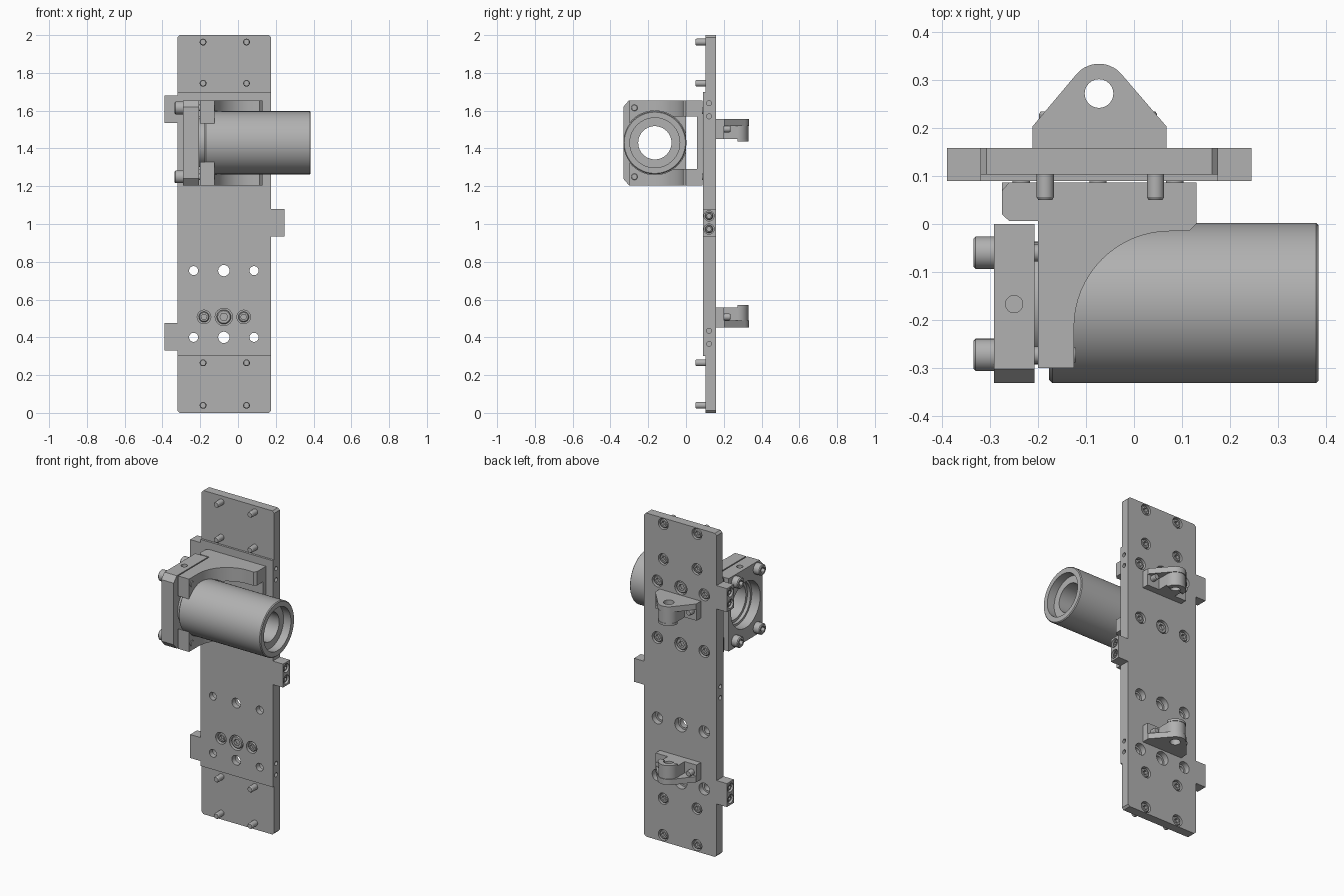
import bpy, bmesh
from math import sin, cos, pi, radians
from mathutils import Vector

cube = bpy.data.objects.get("Cube")
if cube:
    bpy.data.objects.remove(cube, do_unlink=True)

metal = bpy.data.materials.new("grey_metal")
metal.use_nodes = True
metal.diffuse_color = (0.44, 0.44, 0.44, 1)
metal.node_tree.nodes["Principled BSDF"].inputs["Base Color"].default_value = (0.44, 0.44, 0.44, 1)

X, Y, Z = Vector((1, 0, 0)), Vector((0, 1, 0)), Vector((0, 0, 1))
PLANES = {"xy": (X, Y, Z), "xz": (X, Z, Y), "yz": (Y, Z, X)}


def finish(name, bm):
    bmesh.ops.recalc_face_normals(bm, faces=bm.faces)
    mesh = bpy.data.meshes.new(name)
    bm.to_mesh(mesh)
    bm.free()
    mesh.materials.append(metal)
    obj = bpy.data.objects.new(name, mesh)
    bpy.context.collection.objects.link(obj)
    return obj


def prism(name, plane, pts, lo, hi):
    """Extrude a 2D outline between lo and hi."""
    a, b, n = PLANES[plane]
    bm = bmesh.new()
    ends = [[bm.verts.new(a * p + b * q + n * t) for p, q in pts] for t in (lo, hi)]
    for ring in ends:
        bm.faces.new(ring)
    for i in range(len(pts)):
        j = (i + 1) % len(pts)
        bm.faces.new((ends[0][i], ends[0][j], ends[1][j], ends[1][i]))
    return finish(name, bm)


def box(name, x, y, z):
    return prism(name, "xy", [(x[0], y[0]), (x[1], y[0]), (x[1], y[1]), (x[0], y[1])], *z)


def lathe(name, axis, loc, profile, closed=False, seg=24):
    """Turn (radius, distance) points round an axis; a third item makes that ring hexagonal."""
    rot = axis.to_track_quat("Z", "Y")
    bm = bmesh.new()
    rings = []
    for r, t, *hexa in profile:
        ring = []
        for i in range(seg):
            a = 2 * pi * i / seg
            rr = r * cos(pi / 6) / cos(a % (pi / 3) - pi / 6) if hexa else r
            ring.append(bm.verts.new(Vector(loc) + rot @ Vector((rr * cos(a), rr * sin(a), t))))
        rings.append(ring)
    pairs = list(zip(rings, rings[1:]))
    if closed:
        pairs.append((rings[-1], rings[0]))
    else:
        bm.faces.new(rings[0])
        bm.faces.new(rings[-1])
    for p, q in pairs:
        for i in range(seg):
            j = (i + 1) % seg
            bm.faces.new((p[i], p[j], q[j], q[i]))
    return finish(name, bm)


def cut(target, cutters):
    """Subtract the cutters from the target, then discard them."""
    for c in cutters:
        c.hide_render = True
        mod = target.modifiers.new("cut", "BOOLEAN")
        mod.operation, mod.solver, mod.object = "DIFFERENCE", "EXACT", c
    deps = bpy.context.evaluated_depsgraph_get()
    target.data = bpy.data.meshes.new_from_object(target.evaluated_get(deps))
    target.modifiers.clear()
    for c in cutters:
        bpy.data.objects.remove(c, do_unlink=True)


def screw(name, axis, loc, head, height, rod, length):
    """Socket screw: loc is the outer head face, axis points out of the head."""
    return lathe(name, axis, loc, [
        (rod * 0.8, -length), (rod, -length + 0.006), (rod, -height), (head, -height),
        (head, -0.005), (head - 0.005, 0), (head * 0.55, 0, 1), (head * 0.55, -height * 0.6, 1)])


def arc(cx, cy, r, start, end, n):
    return [(cx + r * cos(radians(start + (end - start) * i / n)),
             cy + r * sin(radians(start + (end - start) * i / n))) for i in range(n + 1)]


# Back plate with three side tabs
L, R, C = -0.32, 0.175, 0.012
F, B = 0.09, 0.158
outline = [(L + C, 0), (R - C, 0), (R, C)]
outline += [(R, 0.935), (0.245, 0.935), (0.245, 1.08), (R, 1.08)]
outline += [(R, 2 - C), (R - C, 2), (L + C, 2), (L, 2 - C)]
for low, high in ((1.535, 1.68), (0.33, 0.475)):
    outline += [(L, high), (-0.39, high), (-0.39, low), (L, low)]
outline.append((L, C))
plate = prism("back_plate", "xz", outline, F, B)
cutters = [box("end_recess", (-0.5, 0.5), (0, 0.103), z) for z in ((-0.1, 0.3), (1.7, 2.1))]


def bore(axis, loc, r, depth):
    cutters.append(lathe("bore", axis, loc, [(r, -depth), (r, 0.01)]))


# Corner screws, heads sunk in the back
for x in (-0.185, 0.045):
    for z in (0.04, 0.265, 1.745, 1.963):
        bore(Y, (x, B, z), 0.034, 0.034)
        screw("corner_screw", Y, (x, B - 0.004, z), 0.028, 0.032, 0.018, 0.104)

# Mounting hole rows: open below, filled with screws above
for x, r in ((-0.235, 0.024), (-0.075, 0.03), (0.085, 0.024)):
    for z in (0.40, 0.753):
        cutters.append(lathe("hole", Y, (x, B, z),
                             [(r, -0.1), (r, -0.035), (r + 0.012, -0.035), (r + 0.012, 0.01)]))
    for z in (1.25, 1.60):
        bore(Y, (x, B, z), r + 0.012, 0.034)
        screw("mount_screw", Y, (x, B - 0.006, z), r + 0.006, 0.03, 0.018, 0.105)

# Screws from the front into the rear lugs
for z in (0.508, 1.503):
    for x, r in ((-0.18, 0.036), (-0.075, 0.046), (0.03, 0.036)):
        bore(-Y, (x, F, z), r, 0.034)
        length = 0.035 if x == -0.075 else 0.14
        screw("lug_screw", -Y, (x, F + 0.005, z), r - 0.008, 0.03, 0.018, length)

# Tab end screws and side holes
for end, axis, mids in ((0.245, X, (1.008,)), (-0.39, -X, (1.608, 0.402))):
    for mid in mids:
        for z in (mid - 0.035, mid + 0.035):
            bore(axis, (end, 0.122, z), 0.027, 0.03)
            screw("tab_screw", axis, (end - axis.x * 0.006, 0.122, z), 0.021, 0.024, 0.012, 0.05)
for side, axis, mids in ((R, X, (1.605, 0.4)), (L, -X, (1.008,))):
    for mid in mids:
        for z in (mid - 0.035, mid + 0.035):
            bore(axis, (side, 0.122, z), 0.013, 0.03)
cut(plate, cutters)

# Rear lugs, mirrored top to bottom
LX, LY = -0.073, 0.272
for z0, s in ((1.555, 1), (0.453, -1)):
    def span(a, b):
        return sorted((z0 - s * a, z0 - s * b))

    web = [(-0.212, B), (0.068, B), (0.068, 0.203)] + arc(LX, LY, 0.062, 38, 142, 14) + [(-0.212, 0.203)]
    boss = [(LX - 0.058, B), (LX + 0.058, B)] + arc(LX, LY, 0.058, 0, 180, 16)
    parts = [prism("lug_web", "xy", web, *span(0, 0.035)),
             prism("lug_boss", "xy", boss, *span(0.035, 0.105)),
             prism("lug_lip", "xy", arc(LX, LY, 0.06, 0, 180, 16), *span(0.105, 0.119))]
    for part in parts:
        cut(part, [lathe("pin_hole", Z, (LX, LY, z0), [(0.03, -0.3), (0.03, 0.3)])])
    box("lug_foot", (-0.212, 0.068), (B, 0.2), span(0.035, 0.105))

# Tube with stepped bore
TY, TZ = -0.165, 1.43
lathe("tube", X, (0, TY, TZ), [
    (0.128, -0.215), (0.128, -0.177), (0.16, -0.177), (0.167, -0.17), (0.167, 0.38), (0.162, 0.385),
    (0.132, 0.385), (0.132, 0.335), (0.088, 0.335), (0.088, -0.05), (0.112, -0.05), (0.112, -0.215)],
    closed=True, seg=72)

# Clamp plate with chamfered front corners
LO, HI = 1.205, 1.655
clamp = prism("clamp_plate", "yz", [
    (-0.332, LO + 0.035), (-0.302, LO), (0, LO), (0, HI), (-0.302, HI), (-0.332, HI - 0.035)], -0.292, -0.207)
cut(clamp, [lathe("clamp_bore", X, (0, TY, TZ), [(0.142, -0.4), (0.142, -0.235), (0.128, -0.235), (0.128, -0.1)], seg=64),
            lathe("top_hole", Z, (-0.25, -0.167, HI), [(0.018, -0.03), (0.018, 0.01)])])
for y in (-0.06, -0.273):
    for z in (1.25, 1.615):
        screw("clamp_screw", -X, (-0.335, y, z), 0.034, 0.043, 0.018, 0.214)

# Tube holder: two curved gussets, a wall between them and a foot
curve = [(-0.125, -0.3)] + arc(0.075, -0.215, 0.2, 180, 90, 16)
gusset = [(-0.2, -0.3)] + curve + [(0.115, -0.015), (0.13, 0), (0.13, 0.087), (-0.26, 0.087),
                                   (-0.275, 0.07), (-0.275, 0.02), (-0.26, 0.006), (-0.2, 0.006)]
holder = [prism("upper_gusset", "xy", gusset, 1.57, HI),
          prism("lower_gusset", "xy", gusset, LO, 1.29),
          box("holder_wall", (-0.2, -0.125), (-0.3, 0), (1.29, 1.57))]
for part in holder:
    cut(part, [lathe("tube_clearance", X, (0, TY, TZ), [(0.169, -0.4), (0.169, 0.4)], seg=72)])
box("holder_foot", (-0.275, 0.13), (0.057, 0.087), (1.29, 1.57))

# Smooth round surfaces, keep edges sharp
bpy.ops.object.select_all(action="DESELECT")
for obj in bpy.context.collection.objects:
    if obj.type == "MESH":
        obj.select_set(True)
        bpy.context.view_layer.objects.active = obj
bpy.ops.object.shade_smooth_by_angle(angle=radians(30))
